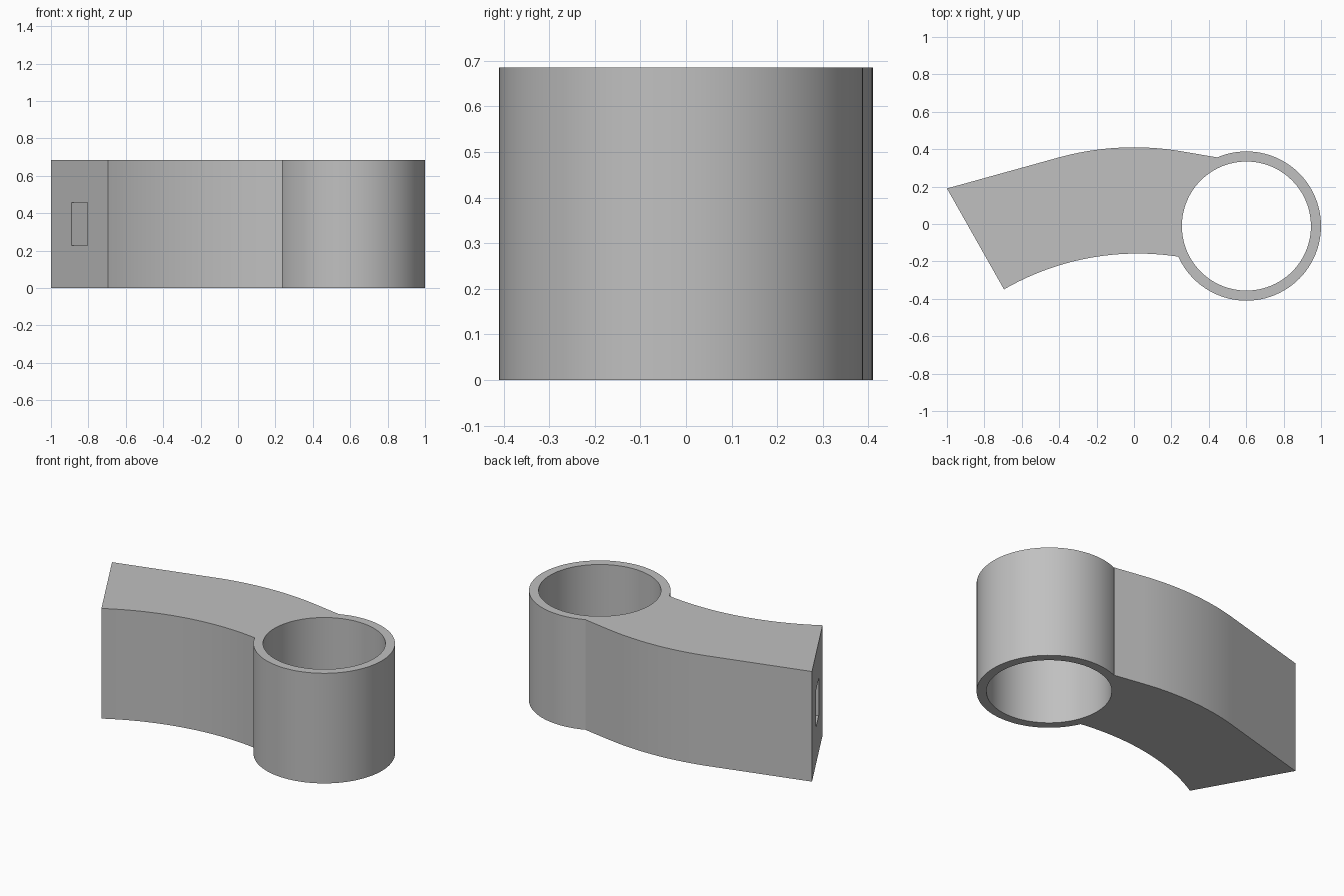
import bpy, bmesh
from math import sin, cos, pi, radians, atan2, asin
from mathutils import Vector

HEIGHT = 0.685
RING = Vector((0.601, -0.011))

cube = bpy.data.objects.get("Cube")
if cube:
    bpy.data.objects.remove(cube, do_unlink=True)

grey = bpy.data.materials.new("plain grey")
grey.use_nodes = True
grey.diffuse_color = (0.53, 0.53, 0.53, 1)
grey.node_tree.nodes["Principled BSDF"].inputs["Base Color"].default_value = grey.diffuse_color


def prism(name, outline, z0, z1):
    """Extrude a counter-clockwise outline from z0 to z1."""
    bm = bmesh.new()
    base = bm.faces.new([bm.verts.new((p[0], p[1], z0)) for p in outline])
    top = bmesh.ops.extrude_face_region(bm, geom=[base])["geom"]
    bmesh.ops.translate(bm, vec=(0, 0, z1 - z0),
                        verts=[v for v in top if isinstance(v, bmesh.types.BMVert)])
    bmesh.ops.recalc_face_normals(bm, faces=bm.faces)
    mesh = bpy.data.meshes.new(name)
    bm.to_mesh(mesh)
    bm.free()
    mesh.materials.append(grey)
    obj = bpy.data.objects.new(name, mesh)
    bpy.context.collection.objects.link(obj)
    return obj


def arc(centre, radius, start, end, steps):
    return [(centre[0] + radius * cos(start + (end - start) * i / steps),
             centre[1] + radius * sin(start + (end - start) * i / steps))
            for i in range(steps + 1)]


def circle(radius):
    return arc(RING, radius, 0, 2 * pi, 96)[:-1]


def combine(target, tool, operation):
    mod = target.modifiers.new(operation.lower(), 'BOOLEAN')
    mod.operation = operation
    mod.solver = 'EXACT'
    mod.object = tool
    bpy.context.view_layer.objects.active = target
    bpy.ops.object.modifier_apply(modifier=mod.name)
    bpy.data.objects.remove(tool, do_unlink=True)


# Curved arm: concave front arc, hidden end inside the ring, convex back arc
front_r, back_r = 1.43, 1.52
front = arc((0.02, -0.158 - front_r), front_r,
            pi / 2 + asin(0.715 / front_r), pi / 2 - asin(0.3 / front_r), 24)
back = arc((0, 0.41 - back_r), back_r, pi / 2 - asin(0.25 / back_r),
           pi / 2 + asin(0.42 / back_r), 20)
outer_end, inner_end = Vector((-1, 0.19)), Vector(front[0])
bracket = prism("ring_arm", front + [(0.5, 0), (0.44, 0.357)] + back + [outer_end], 0, HEIGHT)

# Ring wall and its open bore
combine(bracket, prism("ring", circle(0.399), 0, HEIGHT), 'UNION')
combine(bracket, prism("bore", circle(0.345), -0.1, HEIGHT + 0.1), 'DIFFERENCE')

# Rectangular socket in the slanted end face
along = (inner_end - outer_end).normalized()
inward = Vector((-along.y, along.x))
mid = (outer_end + inner_end) / 2
near, far = mid - inward * 0.05, mid + inward * 0.3
half = along * 0.087
socket = [near - half, near + half, far + half, far - half]
combine(bracket, prism("socket", socket, 0.228, 0.457), 'DIFFERENCE')

# Smooth curved walls, crisp edges
bpy.ops.object.select_all(action='DESELECT')
bracket.select_set(True)
bpy.context.view_layer.objects.active = bracket
bpy.ops.object.shade_smooth_by_angle(angle=radians(20))
